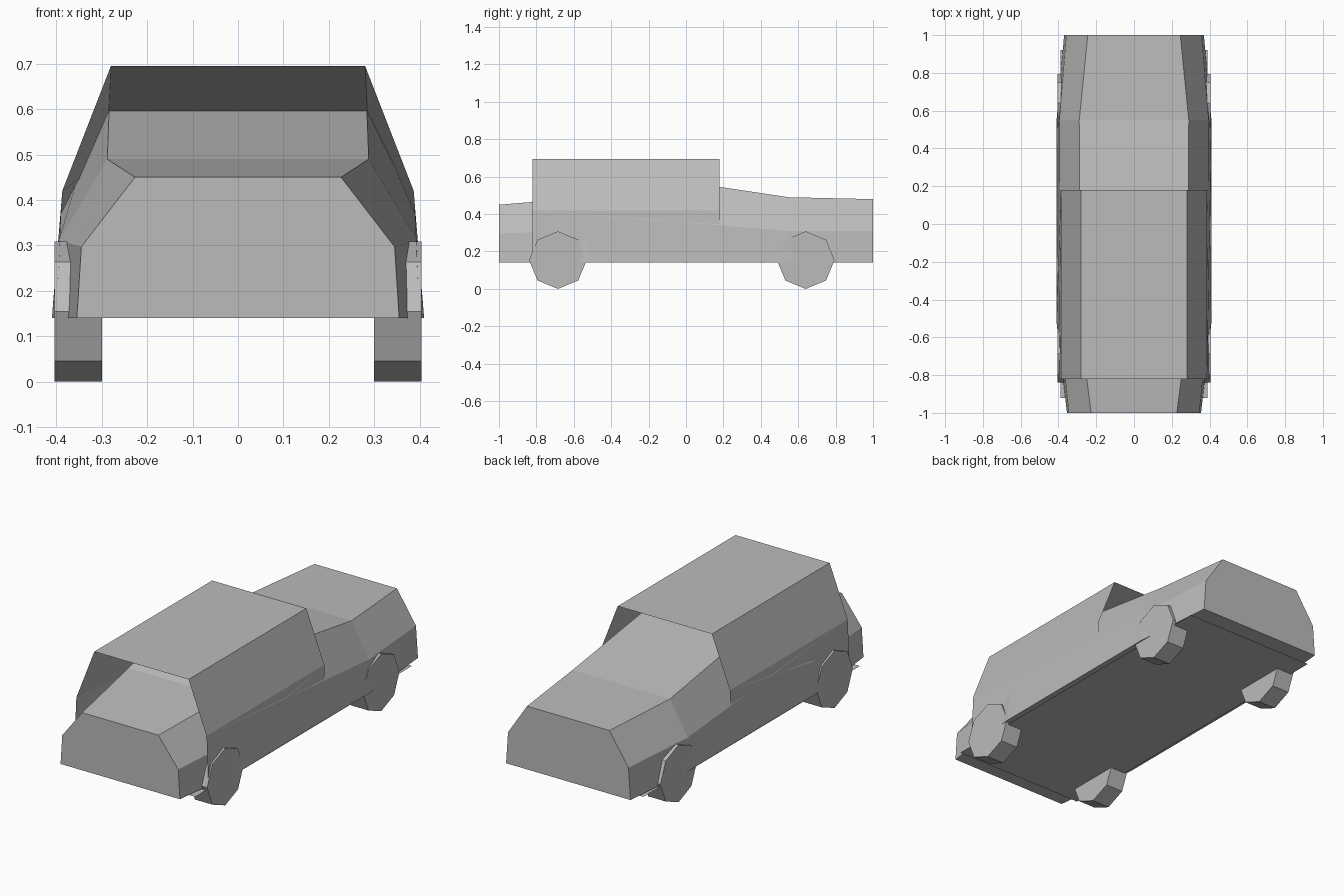
import bpy, bmesh
from math import sin, cos, pi

cube = bpy.data.objects.get("Cube")
if cube:
    bpy.data.objects.remove(cube, do_unlink=True)

grey = bpy.data.materials.new("plain grey")
grey.use_nodes = True
GREY = (0.5, 0.5, 0.5, 1)
grey.diffuse_color = GREY
grey.node_tree.nodes["Principled BSDF"].inputs["Base Color"].default_value = GREY


def finish(name, bm):
    mesh = bpy.data.meshes.new(name)
    bm.to_mesh(mesh)
    bm.free()
    mesh.materials.append(grey)
    obj = bpy.data.objects.new(name, mesh)
    bpy.context.collection.objects.link(obj)
    return obj


def ring(bm, y, sill, shoulder, top):
    """Mirrored cross-section from (half width, height) pairs."""
    half = [sill, shoulder, top]
    pts = half + [(-x, z) for x, z in reversed(half)]
    return [bm.verts.new((x, y, z)) for x, z in pts]


def loft(bm, a, b, skip=()):
    for i in range(len(a)):
        if i not in skip:
            j = (i + 1) % len(a)
            bm.faces.new((a[i], a[j], b[j], b[i]))


# Body shell: nose and tail decks run on under the roof and cross inside the open cabin
bm = bmesh.new()
nose = ring(bm, -1.0, (0.355, 0.14), (0.345, 0.297), (0.227, 0.45))
hood = ring(bm, -0.52, (0.41, 0.14), (0.395, 0.31), (0.288, 0.49))
roof_back = ring(bm, 0.18, (0.40, 0.14), (0.387, 0.42), (0.28, 0.695))
roof_front = ring(bm, -0.82, (0.40, 0.14), (0.387, 0.42), (0.28, 0.695))
deck = ring(bm, 0.55, (0.41, 0.14), (0.395, 0.31), (0.29, 0.49))
tail = ring(bm, 1.0, (0.37, 0.14), (0.358, 0.31), (0.245, 0.48))
bm.faces.new(nose)
bm.faces.new(list(reversed(tail)))
for a, b in ((nose, hood), (hood, roof_back), (roof_front, roof_back),
             (roof_front, deck), (deck, tail)):
    loft(bm, b, a, skip=(5,) if b is roof_back or b is deck else ())
# Flat underside between the two wide sections
bm.faces.new((hood[0], hood[5], deck[5], deck[0]))
finish("body", bm)

# Thin floor panel
bm = bmesh.new()
bm.faces.new([bm.verts.new((x, y, 0.132)) for x, y in
              ((-0.39, -0.92), (-0.39, 0.92), (0.39, 0.92), (0.39, -0.92))])
finish("floor_panel", bm)


# Eight-sided wheels
def wheel(name, x0, x1, y, r=0.154, sides=8):
    bm = bmesh.new()
    rims = [[bm.verts.new((x, y + r * cos(2 * pi * i / sides),
                           r + r * sin(2 * pi * i / sides))) for i in range(sides)]
            for x in (x0, x1)]
    loft(bm, *rims)
    for rim in rims:
        bm.faces.new(rim)
    bmesh.ops.recalc_face_normals(bm, faces=bm.faces)
    finish(name, bm)


for side, s in (("left", 1), ("right", -1)):
    for end, y in (("front", -0.685), ("rear", 0.64)):
        wheel(f"{end}_{side}_wheel", s * 0.30, s * 0.404, y)
